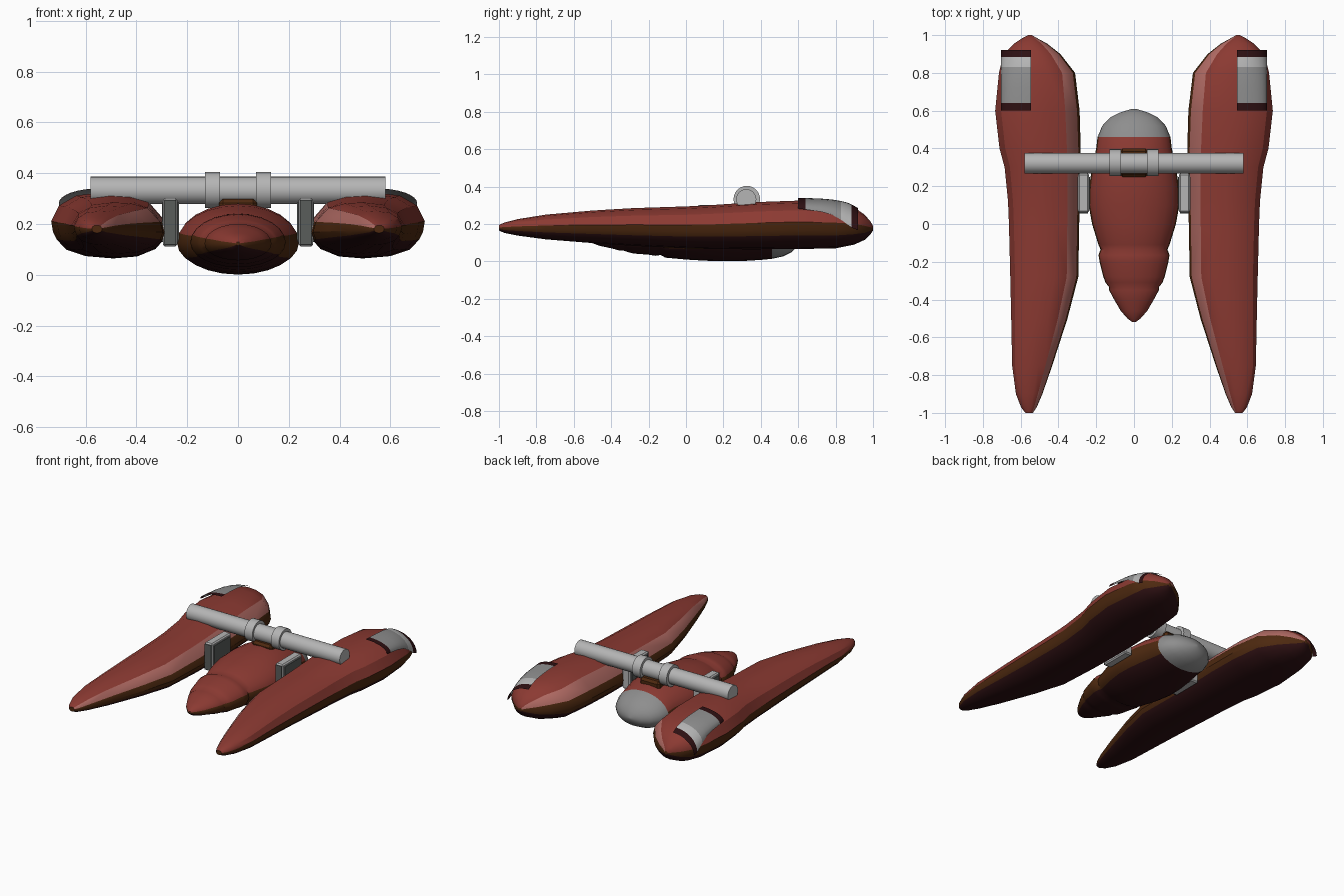
import bpy, bmesh, math

if "Cube" in bpy.data.objects:
    bpy.data.objects.remove(bpy.data.objects["Cube"])

def material(name, rgb):
    m = bpy.data.materials.new(name)
    m.diffuse_color = (*rgb, 1)
    m.use_nodes = True
    m.node_tree.nodes["Principled BSDF"].inputs["Base Color"].default_value = m.diffuse_color
    return m

RED = material("red", (0.26, 0.042, 0.032))
BROWN = material("brown", (0.075, 0.022, 0.005))
MAROON = material("dark maroon", (0.026, 0.005, 0.006))
PINK = material("pink", (0.45, 0.15, 0.13))
GREY = material("grey", (0.27, 0.27, 0.27))
LIGHT = material("light grey", (0.46, 0.46, 0.46))
DARK = material("dark grey", (0.10, 0.11, 0.105))

def finish(name, bm, mats, angle=35, mirror=False):
    bmesh.ops.recalc_face_normals(bm, faces=bm.faces)
    me = bpy.data.meshes.new(name)
    bm.to_mesh(me)
    bm.free()
    for m in mats:
        me.materials.append(m)
    ob = bpy.data.objects.new(name, me)
    bpy.context.collection.objects.link(ob)
    bpy.ops.object.select_all(action='DESELECT')
    ob.select_set(True)
    bpy.context.view_layer.objects.active = ob
    bpy.ops.object.shade_smooth_by_angle(angle=math.radians(angle))
    if mirror:
        ob.modifiers.new("mirror", 'MIRROR').use_mirror_merge = False
    return ob

def loft(rings, rule):
    """Skin closed rings; rule(station, segment) gives the material index."""
    bm = bmesh.new()
    rows = [[bm.verts.new(p) for p in r] for r in rings]
    n = len(rows[0])
    for i, (a, b) in enumerate(zip(rows, rows[1:])):
        for j in range(n):
            k = (j + 1) % n
            bm.faces.new((a[j], a[k], b[k], b[j])).material_index = rule(i, j)
    for row, i in ((rows[0], 0), (rows[-1], len(rows) - 2)):
        bm.faces.new(row).material_index = rule(i, n // 2)
    return bm

def box(name, x, y, z, mat, bevel=0.0, mirror=False):
    bm = bmesh.new()
    bmesh.ops.create_cube(bm, size=1)
    for v in bm.verts:
        v.co = [lo + (c + 0.5) * (hi - lo) for c, (lo, hi) in zip(v.co, (x, y, z))]
    if bevel:
        bmesh.ops.bevel(bm, geom=bm.edges[:], offset=bevel, segments=1, affect='EDGES')
    return finish(name, bm, [mat], 25, mirror)

def bar(name, x0, x1, y, z, r, mat, mirror=False, sides=24):
    rings = [[(x, y + r * math.cos(2 * math.pi * k / sides),
               z + r * math.sin(2 * math.pi * k / sides)) for k in range(sides)]
             for x in (x0, x1)]
    return finish(name, loft(rings, lambda i, j: 0), [mat], 35, mirror)

# side hulls: y, inner x, outer x, bottom z, top z
hull = [(-1.0, .535, .575, .165, .195), (-.97, .515, .598, .152, .208),
        (-.9, .485, .625, .138, .226), (-.75, .433, .645, .118, .25),
        (-.5, .352, .65, .098, .272), (-.28, .295, .655, .083, .285),
        (0, .29, .662, .07, .294), (.12, .288, .667, .067, .30),
        (.3, .284, .685, .065, .312), (.4, .282, .712, .065, .318),
        (.6, .288, .735, .066, .325), (.8, .312, .715, .07, .315),
        (.9, .39, .69, .09, .288), (.955, .46, .635, .115, .25),
        (.985, .515, .59, .143, .215), (1.0, .54, .56, .165, .19)]
# section: fractions of width and height
section = [(0, .42), (.03, .62), (.17, .89), (.35, .98), (.55, 1), (.78, .95),
           (.93, .80), (1, .56), (.985, .40), (.95, .28), (.87, .13), (.7, .03),
           (.5, 0), (.28, .03), (.1, .15), (.03, .28)]
def hull_colour(i, j):
    if j == 1:
        return 3                            # highlight on the inner shoulder
    if 2 <= j <= 6:
        return 0                            # upper deck
    return 2 if 9 <= j <= 14 else 1         # underside, flanks
rings = [[(a + u * (b - a), y, lo + v * (hi - lo)) for u, v in section]
         for y, a, b, lo, hi in hull]
finish("side_hull", loft(rings, hull_colour), [RED, BROWN, MAROON, PINK], 32, True)

# central pod: y, half width, bottom z, top z
pod = [(-.52, .008, .115, .13), (-.5, .035, .097, .148), (-.46, .07, .083, .165),
       (-.4, .105, .07, .185), (-.35, .132, .057, .2), (-.335, .131, .058, .2),
       (-.31, .151, .05, .212), (-.28, .162, .042, .22), (-.2, .182, .036, .236),
       (-.165, .188, .03, .24), (-.135, .177, .034, .232), (-.11, .188, .02, .242),
       (0, .222, .01, .258), (.1, .24, .004, .272), (.2, .237, .001, .28),
       (.3, .222, .002, .28), (.4, .2, .008, .265), (.46, .193, .014, .246),
       (.52, .168, .027, .222), (.565, .125, .05, .19), (.59, .075, .075, .16),
       (.61, .01, .11, .125)]
N = 24
def pod_ring(y, w, lo, hi):
    pts = []
    mid = lo + 0.46 * (hi - lo)
    for k in range(N):
        a = 2 * math.pi * k / N
        s = math.sin(a)
        pts.append((w * math.cos(a), y, mid + s * ((hi - mid) if s > 0 else (mid - lo))))
    return pts
def pod_colour(i, j):
    if pod[i][0] >= .46:
        return 3                            # tail cap
    s = math.sin(2 * math.pi * (j + 0.5) / N)
    return 0 if s > .2 else 1 if s > -.45 else 2
finish("pod", loft([pod_ring(*p) for p in pod], pod_colour), [RED, BROWN, MAROON, GREY], 40)

# cross bar with collars and its mount
bar("cross_bar", -.58, .58, .322, .332, .054, LIGHT)
bar("collar", .07, .13, .325, .333, .071, LIGHT, True)
box("bar_mount", (-.075, .075), (.25, .40), (.2, .298), BROWN, .015)

# pylons between pod and hulls, with side panels
box("pylon", (.238, .296), (.06, .268), (.112, .302), LIGHT, .008, True)
for n, x in (("inner", (.233, .239)), ("outer", (.295, .300))):
    box("pylon_panel_" + n, x, (.078, .25), (.13, .285), DARK, 0, True)
box("pylon_front_panel", (.244, .29), (.055, .061), (.12, .294), DARK, 0, True)

# curved cowls on the hull tails: y, top z, outer edge z
cowl = [(.60, .34, .282), (.64, .339, .277), (.72, .336, .266), (.78, .331, .25),
        (.83, .323, .222), (.86, .315, .20), (.885, .305, .18), (.92, .285, .168)]
bm = bmesh.new()
steps = 8
rows = []
for y, top, low in cowl:
    row = []
    for k in range(steps + 1):
        a = math.pi / 2 * k / steps
        row.append(bm.verts.new((.545 + .16 * math.sin(a), y, low + (top - low) * math.cos(a))))
    rows.append(row)
for i, (a, b) in enumerate(zip(rows, rows[1:])):
    y = (cowl[i][0] + cowl[i + 1][0]) / 2
    index = 0 if y < .64 or y > .885 else 2 if y > .83 else 1
    for k in range(steps):
        bm.faces.new((a[k], a[k + 1], b[k + 1], b[k])).material_index = index
back = bmesh.ops.solidify(bm, geom=bm.faces[:], thickness=.02)
finish("tail_cowl", bm, [MAROON, GREY, LIGHT], 35, True)
